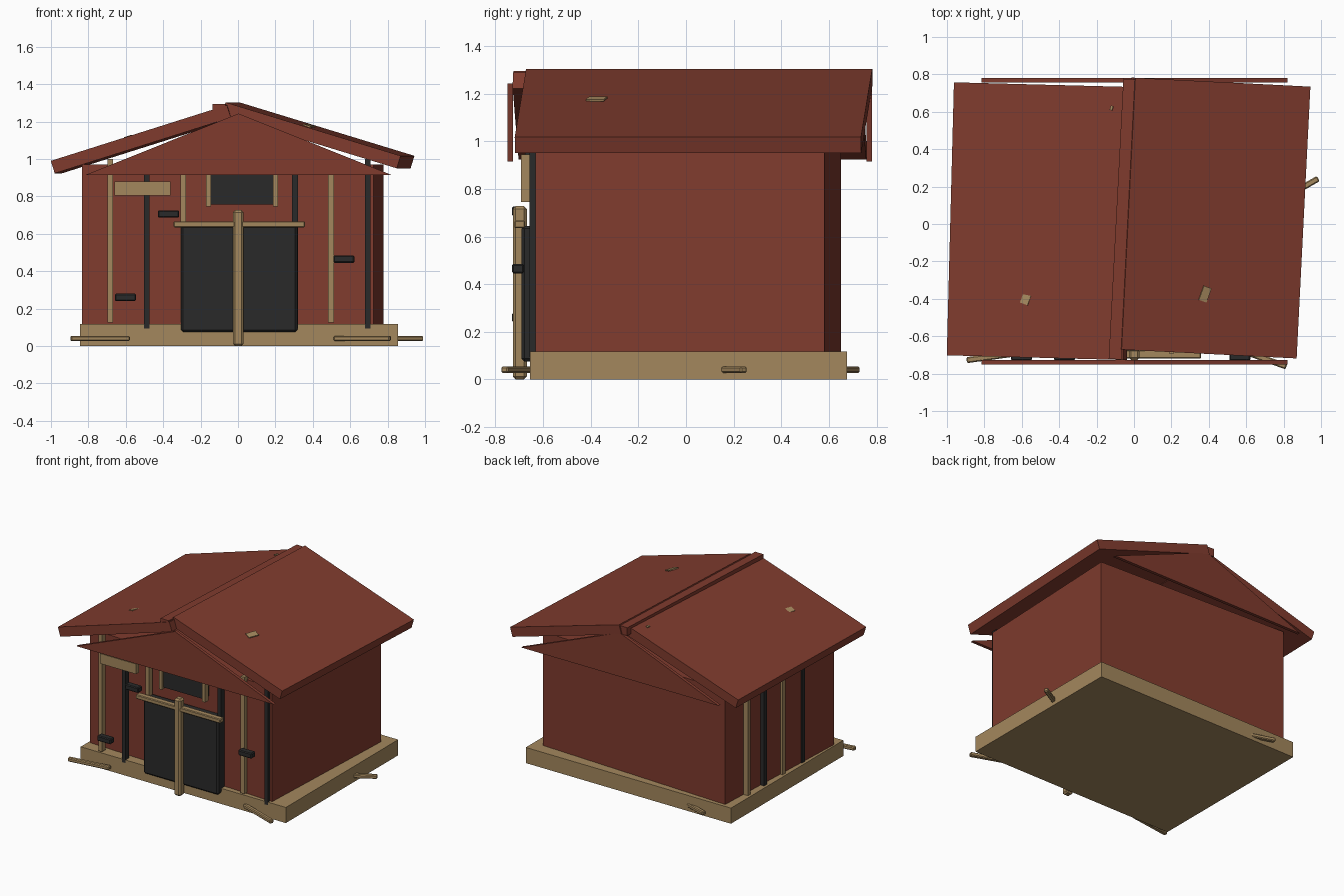
import bpy, bmesh, math
from mathutils import Vector, Matrix

if "Cube" in bpy.data.objects:
    bpy.data.objects.remove(bpy.data.objects["Cube"])


def material(name, rgb):
    m = bpy.data.materials.new(name)
    m.diffuse_color = (*rgb, 1)
    m.use_nodes = True
    m.node_tree.nodes["Principled BSDF"].inputs["Base Color"].default_value = m.diffuse_color
    return m


RED = material("barn red", (0.215, 0.044, 0.027))
TAN = material("pale timber", (0.37, 0.245, 0.11))
DARK = material("charcoal", (0.023, 0.023, 0.023))


def finish(name, bm, mat):
    bmesh.ops.recalc_face_normals(bm, faces=bm.faces)
    me = bpy.data.meshes.new(name)
    bm.to_mesh(me)
    bm.free()
    me.materials.append(mat)
    ob = bpy.data.objects.new(name, me)
    bpy.context.collection.objects.link(ob)
    return ob


def block(name, mat, center, size, yaw=0, pitch=0, bevel=0):
    """Box turned by pitch about y, then yaw about z (degrees)."""
    bm = bmesh.new()
    bmesh.ops.create_cube(bm, size=1, matrix=Matrix.Diagonal((*size, 1)))
    if bevel:
        bmesh.ops.bevel(bm, geom=bm.edges[:], offset=bevel, segments=1, affect='EDGES')
    rot = Matrix.Rotation(math.radians(yaw), 4, 'Z') @ Matrix.Rotation(math.radians(pitch), 4, 'Y')
    bmesh.ops.transform(bm, matrix=Matrix.Translation(center) @ rot, verts=bm.verts)
    return finish(name, bm, mat)


def span(name, mat, x0, x1, y0, y1, z0, z1, bevel=0):
    return block(name, mat, ((x0 + x1) / 2, (y0 + y1) / 2, (z0 + z1) / 2),
                 (x1 - x0, y1 - y0, z1 - z0), bevel=bevel)


def stick(name, a, b):
    """Small loose log lying at ground level between two plan points."""
    a, b = Vector(a), Vector(b)
    d = b - a
    m = (a + b) / 2
    block(name, TAN, (m.x, m.y, 0.041), (d.length, 0.032, 0.028),
          yaw=math.degrees(math.atan2(d.y, d.x)), bevel=0.006)


# Base and slightly turned walls
span("base", TAN, -0.845, 0.855, -0.655, 0.675, 0, 0.117)
block("walls", RED, (-0.027, 0.009, 0.535), (1.56, 1.215, 0.87), yaw=-2.5)

# Triangular gable boards, front and back
for name, y0, y1 in (("front_gable", -0.75, -0.727), ("back_gable", 0.757, 0.78)):
    bm = bmesh.new()
    f = bm.faces.new([bm.verts.new(p) for p in
                      ((-0.815, y0, 0.915), (0.82, y0, 0.915), (0.003, y0, 1.243))])
    ext = bmesh.ops.extrude_face_region(bm, geom=[f])
    bmesh.ops.translate(bm, vec=(0, y1 - y0, 0),
                        verts=[v for v in ext["geom"] if isinstance(v, bmesh.types.BMVert)])
    finish(name, bm, RED)


def roof_panel(name, p, q, y, depth, yaw):
    """Slab whose top runs from (x, z) point p to q, left to right."""
    dx, dz = q[0] - p[0], q[1] - p[1]
    length, t = math.hypot(dx, dz), 0.07
    n = (-dz / length, dx / length)
    c = ((p[0] + q[0]) / 2 - n[0] * t / 2, y, (p[1] + q[1]) / 2 - n[1] * t / 2)
    block(name, RED, c, (length, depth, t), yaw, -math.degrees(math.atan2(dz, dx)))


# Roof
roof_panel("left_roof", (-0.982, 0.99), (-0.04, 1.288), 0.015, 1.46, -1.5)
roof_panel("right_roof", (-0.03, 1.303), (0.907, 1.017), 0.032, 1.455, -2.9)
block("ridge_cap", RED, (-0.062, 0.026, 1.265), (0.068, 1.5, 0.06), yaw=-3)

# Pale chips showing through the roof
for i, (x, y, z, s, p) in enumerate(((-0.575, -0.39, 1.119, 1, -17.5), (0.38, -0.375, 1.178, 1, 17),
                                     (-0.12, 0.62, 1.263, 0.3, -17.5), (0.85, 0.62, 1.035, 0.3, 17))):
    block(f"roof_chip_{i}", TAN, (x, y, z), (0.045 * s, 0.08 * s, 0.008), -20, p)

# Wall battens, alternating timber and charcoal
for i, x in enumerate((-0.682, -0.488, -0.293, 0.305, 0.497, 0.693)):
    mat, z0 = ((TAN, 0.127), (DARK, 0.095))[i % 2]
    span(f"front_batten_{i}", mat, x - 0.015, x + 0.015, -0.657, -0.615, z0, 1.0)
for i, y in enumerate((0.43, 0.24, 0.02, -0.21)):
    mat, z0 = ((TAN, 0.11), (DARK, 0.095))[i % 2]
    span(f"side_batten_{i}", mat, -0.826, -0.785, y - 0.016, y + 0.016, z0, 0.96)

# Door with lintel and centre post
span("door", DARK, -0.305, 0.318, -0.69, -0.6, 0.075, 0.645, 0.012)
span("lintel", TAN, -0.345, 0.357, -0.72, -0.675, 0.635, 0.667, 0.005)
span("door_post", TAN, -0.027, 0.03, -0.727, -0.668, 0, 0.727, 0.012)

# Window and its side trims
span("window", DARK, -0.145, 0.186, -0.675, -0.58, 0.757, 0.95)
for x in (-0.158, 0.2):
    span("window_trim", TAN, x - 0.013, x + 0.013, -0.693, -0.655, 0.745, 0.945)

# Nailed board and dark brackets
span("patch_board", TAN, -0.66, -0.36, -0.693, -0.655, 0.805, 0.88)
for i, (x, z) in enumerate(((-0.372, 0.706), (-0.602, 0.26), (0.566, 0.465))):
    span(f"bracket_{i}", DARK, x - 0.056, x + 0.056, -0.73, -0.68, z - 0.02, z + 0.02, 0.006)

# Loose logs around the base
stick("front_left_log", (-0.895, -0.728), (-0.58, -0.685))
stick("front_right_log", (0.515, -0.655), (0.815, -0.762))
stick("right_log", (0.72, 0.09), (0.985, 0.243))
stick("back_log", (-0.33, 0.61), (-0.65, 0.715))
